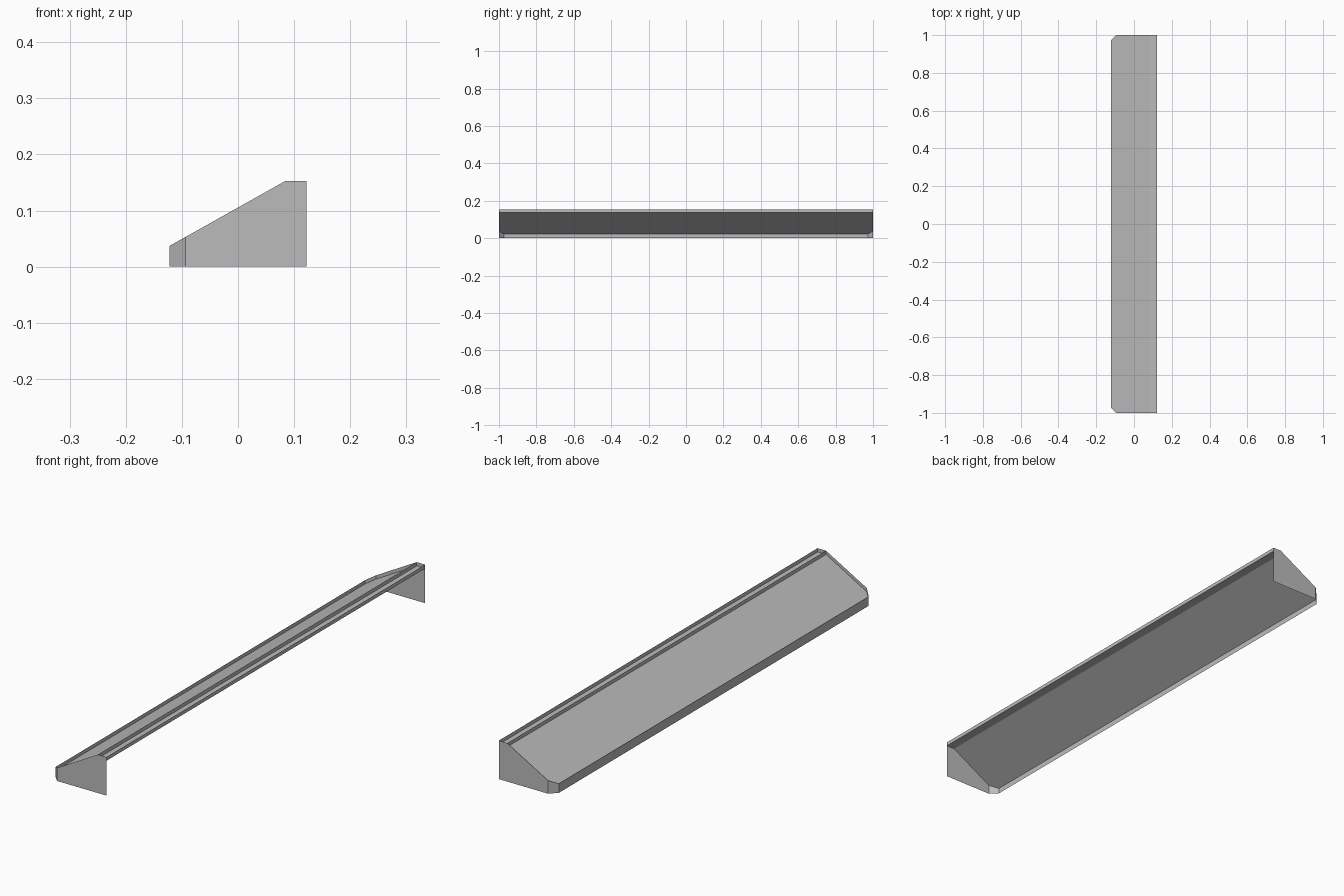
import bpy
import bmesh

cube = bpy.data.objects.get("Cube")
if cube:
    bpy.data.objects.remove(cube, do_unlink=True)

# Main dimensions
FRONT, BACK = -0.122, 0.122     # low lip and tall open side
CREASE = 0.085                  # slope meets ledge
TOP, LOW = 0.153, 0.037         # rim heights
END, CUT = 1.0, 0.028           # half length, corner chamfer
DROP = 0.015                    # tray depth below the rim

grey = bpy.data.materials.new("plain grey")
grey.use_nodes = True
colour = (0.5, 0.5, 0.5, 1)
grey.diffuse_color = colour
grey.node_tree.nodes["Principled BSDF"].inputs["Base Color"].default_value = colour


def rim(x):
    """Height of the sloping rim at x."""
    return min(TOP, LOW + (TOP - LOW) * (x - FRONT) / (CREASE - FRONT))


def sheet(name, points, mirrored=False):
    """Thin flat panel through the points, optionally repeated at the other end."""
    bm = bmesh.new()
    bm.faces.new([bm.verts.new(p) for p in points])
    mesh = bpy.data.meshes.new(name)
    bm.to_mesh(mesh)
    bm.free()
    mesh.materials.append(grey)
    obj = bpy.data.objects.new(name, mesh)
    bpy.context.collection.objects.link(obj)
    if mirrored:
        mod = obj.modifiers.new("Mirror", 'MIRROR')
        mod.use_axis = (False, True, False)
        mod.use_mirror_merge = False
    return obj


def strip(name, x, low, high, half):
    """Upright strip running along the length."""
    return sheet(name, [(x, -half, low), (x, half, low),
                        (x, half, high), (x, -half, high)])


corner = FRONT + CUT
short = END - CUT

# End walls and chamfered corner walls
sheet("end_wall", [(corner, -END, 0), (BACK, -END, 0), (BACK, -END, TOP),
                   (CREASE, -END, TOP), (corner, -END, rim(corner))], True)
sheet("corner_wall", [(FRONT, -short, 0), (corner, -END, 0),
                      (corner, -END, rim(corner)), (FRONT, -short, LOW)], True)

# Sloping tray floor with clipped low corners
outline = [(FRONT, -short), (corner, -END), (CREASE, -END),
           (CREASE, END), (corner, END), (FRONT, short)]
sheet("sloped_panel", [(x, y, rim(x) - DROP) for x, y in outline])

# Level ledge at the top
sheet("top_ledge", [(x, y, TOP - DROP) for x, y in
                    [(CREASE, -END), (BACK, -END), (BACK, END), (CREASE, END)]])

# Low front lip, dividing rib and back lip
front = strip("low_lip", FRONT, 0, LOW, short)
front.data.flip_normals()
strip("ledge_rib", CREASE, TOP - DROP, TOP, END)
strip("back_lip", BACK, TOP - DROP, TOP, END)
